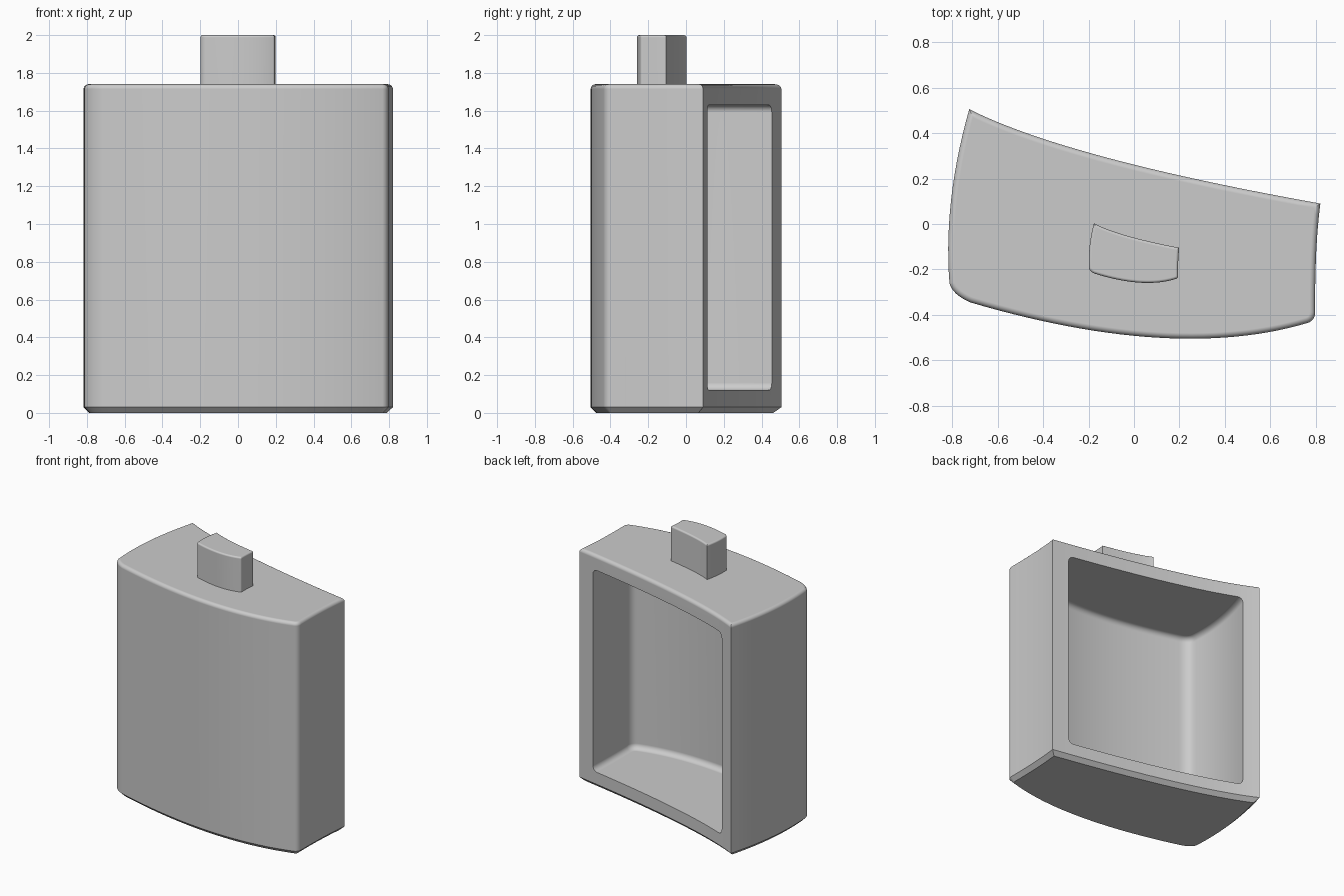
import bpy, bmesh, math
from mathutils import Vector

cube = bpy.data.objects.get("Cube")
if cube:
    bpy.data.objects.remove(cube, do_unlink=True)

grey = bpy.data.materials.new("plain_grey")
grey.use_nodes = True
grey.diffuse_color = (0.6, 0.6, 0.6, 1)
grey.node_tree.nodes["Principled BSDF"].inputs["Base Color"].default_value = (0.6, 0.6, 0.6, 1)


def outline(curves):
    """Closed outline from quadratic curves (start, control, steps), each ending at the next start."""
    pts = []
    for i, (a, c, steps) in enumerate(curves):
        a, c, b = Vector(a), Vector(c), Vector(curves[(i + 1) % len(curves)][0])
        for k in range(steps):
            t = k / steps
            pts.append(a * (1 - t) ** 2 + c * 2 * t * (1 - t) + b * t * t)
    return pts


def inset(pts, d):
    """Move a counter-clockwise outline inwards by d, with mitred corners."""
    out = []
    for i, p in enumerate(pts):
        e1 = (p - pts[i - 1]).normalized()
        e2 = (pts[(i + 1) % len(pts)] - p).normalized()
        n1, n2 = Vector((-e1.y, e1.x)), Vector((-e2.y, e2.x))
        out.append(p + (n1 + n2) * d / (1 + n1.dot(n2)))
    return out


def arc(r, z, top, steps=5):
    """Rounded-edge levels (inset, height) ending or starting at height z."""
    levels = []
    for k in range(steps + 1):
        a = math.pi / 2 * k / steps
        levels.append((r - r * math.cos(a), z - r + r * math.sin(a)))
    return levels if top else [(d, 2 * z - h) for d, h in reversed(levels)]


def loft(name, pts, levels):
    bm = bmesh.new()
    rings = [[bm.verts.new((p.x, p.y, z)) for p in inset(pts, d)] for d, z in levels]
    for low, high in zip(rings, rings[1:]):
        for i in range(len(low)):
            j = (i + 1) % len(low)
            bm.faces.new((low[i], low[j], high[j], high[i]))
    bm.faces.new(rings[0][::-1])
    bm.faces.new(rings[-1])
    mesh = bpy.data.meshes.new(name)
    bm.to_mesh(mesh)
    bm.free()
    mesh.materials.append(grey)
    ob = bpy.data.objects.new(name, mesh)
    bpy.context.collection.objects.link(ob)
    return ob


def select(ob):
    bpy.ops.object.select_all(action='DESELECT')
    ob.select_set(True)
    bpy.context.view_layer.objects.active = ob


def smooth(ob):
    select(ob)
    bpy.ops.object.shade_smooth_by_angle(angle=math.radians(30))
    ob.modifiers.new("face_weight", 'WEIGHTED_NORMAL').keep_sharp = True


# Curved case outline: back, left side, corner, front, corner, right side
case = outline([
    ((0.82, 0.09), (-0.3, 0.29), 24),
    ((-0.725, 0.505), (-0.84, 0.1), 14),
    ((-0.812, -0.26), (-0.80, -0.31), 8),
    ((-0.72, -0.345), (0.18, -0.61), 28),
    ((0.765, -0.435), (0.795, -0.425), 6),
    ((0.797, -0.39), (0.795, -0.1), 8),
])
# Case body with chamfered foot and rounded top edge
body = loft("case_body", case, [(0.03, 0), (0, 0.03)] + arc(0.025, 1.74, True))

# Recess open to the back, with rounded inner edges
recess = outline([
    ((-0.575, 0.56), (-0.738, 0.15), 14),
    ((-0.71, -0.17), (-0.71, -0.24), 8),
    ((-0.63, -0.262), (0.15, -0.49), 28),
    ((0.64, -0.35), (0.685, -0.335), 6),
    ((0.687, -0.28), (0.685, 0), 8),
    ((0.70, 0.3), (0.06, 0.43), 1),
])
cutter = loft("recess_cutter", recess, arc(0.04, 0.12, False) + arc(0.04, 1.63, True))
cutter.hide_render = True
cut = body.modifiers.new("recess", 'BOOLEAN')
cut.operation = 'DIFFERENCE'
cut.solver = 'EXACT'
cut.object = cutter
select(body)
bpy.ops.object.modifier_apply(modifier=cut.name)
bpy.data.objects.remove(cutter, do_unlink=True)
smooth(body)

# Small neck on top repeats the case outline
neck_pts = [Vector((p.x * 0.243, p.y * 0.26 - 0.128)) for p in case]
neck = loft("top_neck", neck_pts, [(0, 1.73)] + arc(0.012, 2.0, True))
smooth(neck)
